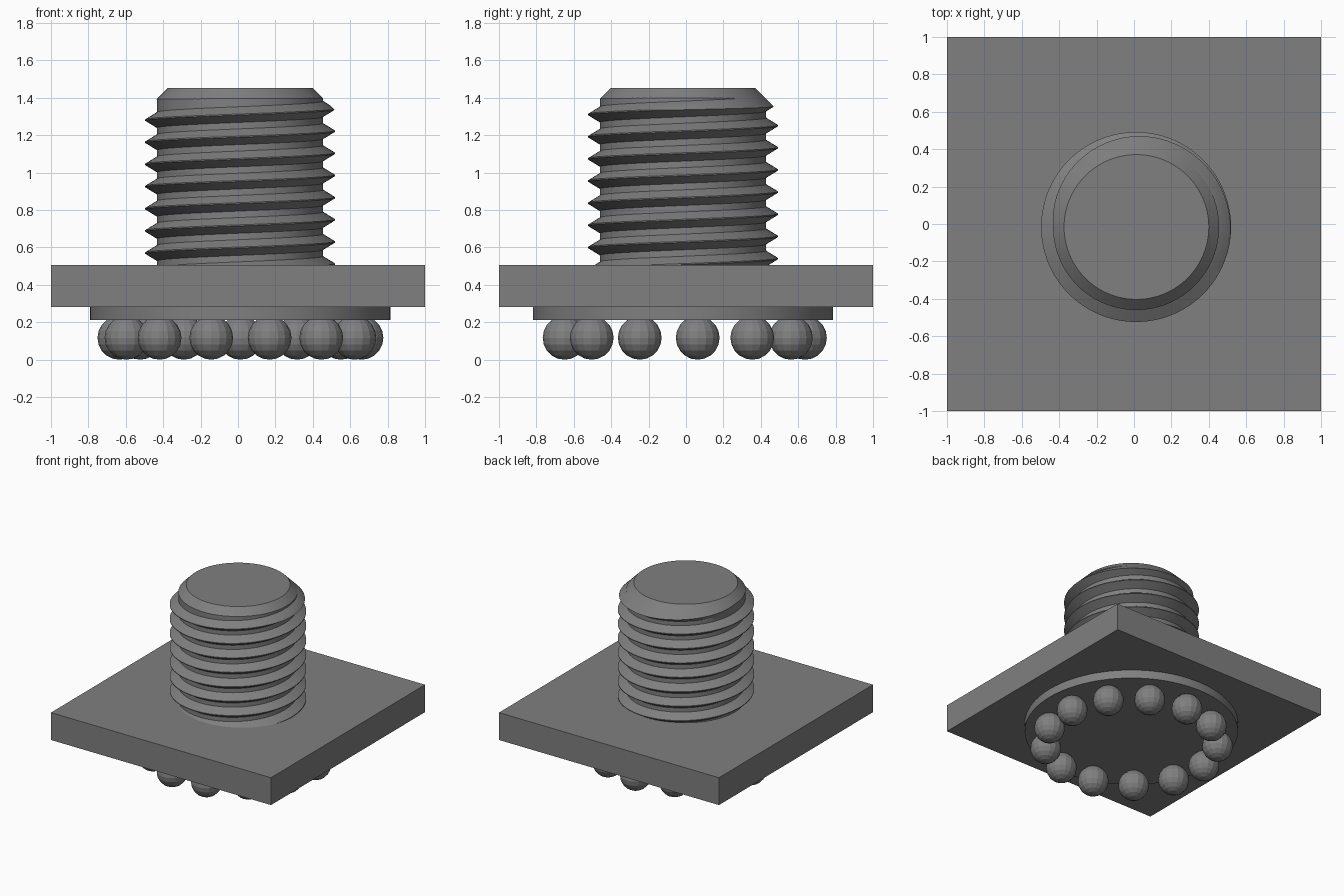
import bpy, bmesh
from math import sin, cos, pi, radians

if "Cube" in bpy.data.objects:
    bpy.data.objects.remove(bpy.data.objects["Cube"])

CX, CY = 0.013, -0.016
steel = bpy.data.materials.new("dark_steel")
steel.diffuse_color = (0.215, 0.215, 0.215, 1)
steel.use_nodes = True
steel.node_tree.nodes["Principled BSDF"].inputs["Base Color"].default_value = steel.diffuse_color


def finish(bm, name, loc=(0, 0, 0)):
    bmesh.ops.recalc_face_normals(bm, faces=bm.faces)
    me = bpy.data.meshes.new(name)
    bm.to_mesh(me)
    bm.free()
    me.materials.append(steel)
    ob = bpy.data.objects.new(name, me)
    ob.location = loc
    bpy.context.collection.objects.link(ob)
    return ob


def shade(ob, angle):
    bpy.ops.object.select_all(action='DESELECT')
    ob.select_set(True)
    bpy.context.view_layer.objects.active = ob
    bpy.ops.object.shade_smooth_by_angle(angle=radians(angle))


def lathe(name, profile, sides):
    # closed solid of revolution from (radius, z) points
    bm = bmesh.new()
    rings = [[bm.verts.new((r * cos(2 * pi * i / sides), r * sin(2 * pi * i / sides), z))
              for i in range(sides)] for r, z in profile]
    for a, b in zip(rings, rings[1:]):
        for i in range(sides):
            j = (i + 1) % sides
            bm.faces.new((a[i], a[j], b[j], b[i]))
    bm.faces.new(rings[0])
    bm.faces.new(rings[-1])
    return finish(bm, name, (CX, CY, 0))


def helical_rod(name, pitch, z0, turns, steps, profile, root, fade):
    # one thread profile swept up a helix; neighbouring turns share vertices,
    # and the ridge sinks into the core between the two fade turns
    bm = bmesh.new()
    p = len(profile)
    total = steps * turns
    cols = [[None] * (p + 1) for _ in range(total + 1)]
    for k in range(total + 1):
        a = 2 * pi * k / steps
        for j, (r, dz) in enumerate(profile + [(profile[0][0], profile[0][1] + pitch)]):
            if j == 0 and k >= steps:
                cols[k][0] = cols[k - steps][p]
            else:
                t = k / steps + (j == p)
                f = min(1, max(0, (fade[1] - t) / (fade[1] - fade[0])))
                r = root + (r - root) * f
                cols[k][j] = bm.verts.new((r * cos(a), r * sin(a), z0 + dz + pitch * k / steps))
    for k in range(total):
        for j in range(p):
            bm.faces.new((cols[k][j], cols[k + 1][j], cols[k + 1][j + 1], cols[k][j + 1]))
    # fan caps at both ends
    low = [cols[k][0] for k in range(steps + 1)] + cols[0][p - 1:0:-1]
    high = [cols[k][p] for k in range(total - steps, total + 1)] + cols[total][p - 1:0:-1]
    for loop, z in ((low, z0 - 0.05), (high, z0 + pitch * (turns + 1) + 0.05)):
        c = bm.verts.new((0, 0, z))
        for u, v in zip(loop, loop[1:] + loop[:1]):
            bm.faces.new((u, v, c))
    return finish(bm, name, (CX - 0.002, CY, 0))


# square plate
bm = bmesh.new()
bmesh.ops.create_cube(bm, size=1)
bmesh.ops.scale(bm, vec=(2, 2, 0.225), verts=bm.verts)
finish(bm, "square_plate", (0, 0, 0.394))

# bearing disc under the plate
shade(lathe("bearing_disc", [(0.803, 0.212), (0.803, 0.3)], 96), 30)

# threaded stud, trimmed to a chamfered blank
pitch = 0.1185
stud = helical_rod("threaded_stud", pitch, 1.222 - 9 * pitch, 13, 72,
                   [(0.508, -0.003), (0.508, 0.003), (0.444, 0.042), (0.444, pitch - 0.042)],
                   0.444, (10.25, 10.5))
blank = lathe("stud_blank", [(0.6, 0.4), (0.6, 1.24), (0.387, 1.453)], 96)
mod = stud.modifiers.new("trim", 'BOOLEAN')
mod.operation = 'INTERSECT'
mod.solver = 'EXACT'
mod.object = blank
bpy.context.view_layer.objects.active = stud
bpy.ops.object.modifier_apply(modifier="trim")
bpy.data.objects.remove(blank)
shade(stud, 25)

# ring of balls
COUNT = 13
for i in range(COUNT):
    a = pi / 2 + 2 * pi * i / COUNT
    bm = bmesh.new()
    bmesh.ops.create_uvsphere(bm, u_segments=16, v_segments=10, radius=0.117)
    finish(bm, f"ball_{i + 1}", (CX + 0.652 * cos(a), CY + 0.652 * sin(a), 0.117))
